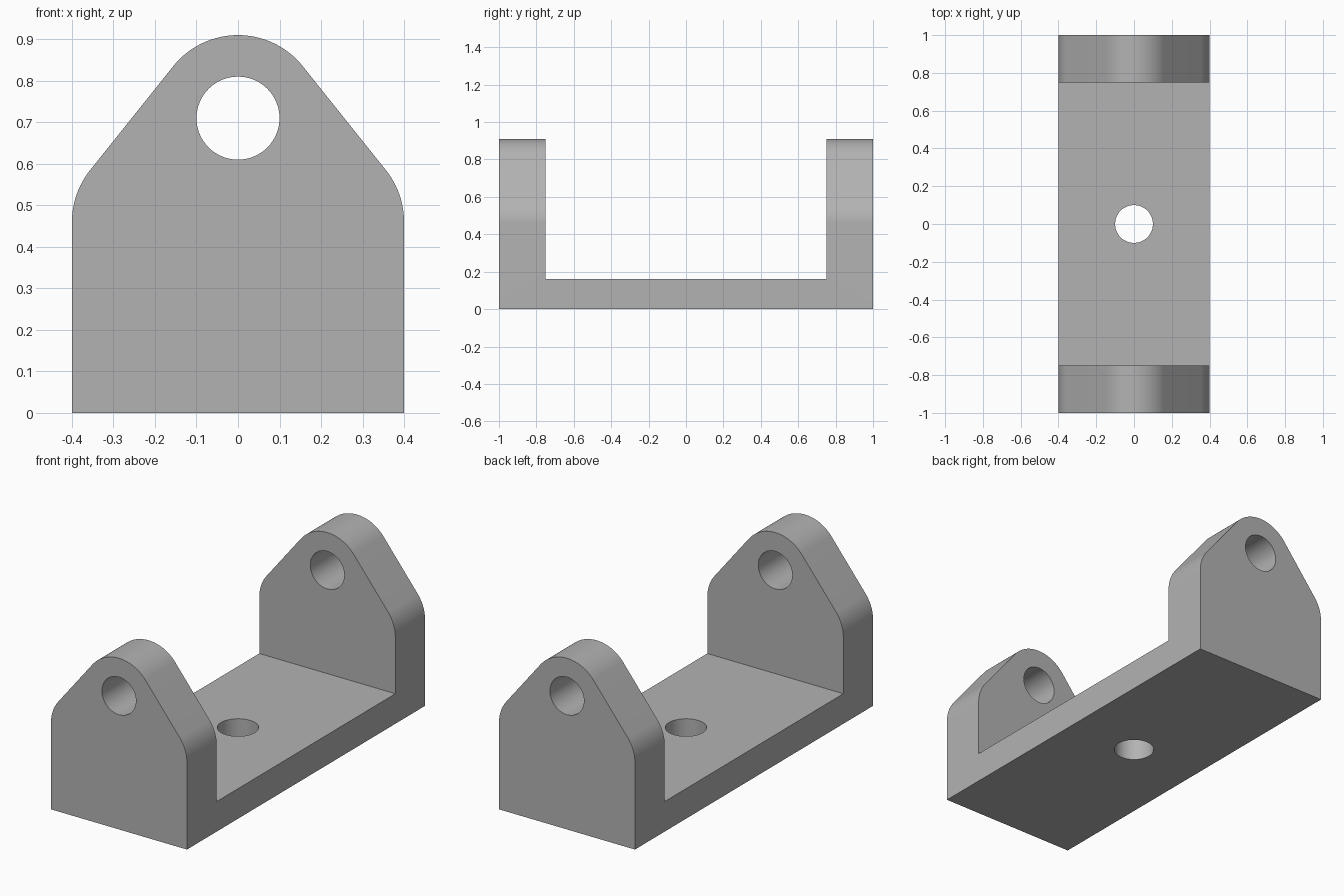
import bpy, bmesh, math
from mathutils import Matrix

cube = bpy.data.objects.get("Cube")
if cube:
    bpy.data.objects.remove(cube, do_unlink=True)

WIDTH, LENGTH = 0.8, 2.0
ROUND = 0.2          # radius of all outline corners
PIN_Z = 0.71         # height of the pin axis
SHOULDER_Z = 0.46    # where the straight sides end
FLOOR_Z, SLOT = 0.16, 1.5
HOLE = 0.1

grey = bpy.data.materials.new("plain grey")
grey.use_nodes = True
colour = (0.45, 0.45, 0.45, 1)
grey.diffuse_color = colour
grey.node_tree.nodes["Principled BSDF"].inputs["Base Color"].default_value = colour


def make_object(name, bm):
    bmesh.ops.recalc_face_normals(bm, faces=bm.faces)
    mesh = bpy.data.meshes.new(name)
    bm.to_mesh(mesh)
    bm.free()
    mesh.materials.append(grey)
    obj = bpy.data.objects.new(name, mesh)
    bpy.context.collection.objects.link(obj)
    return obj


def arc(cx, cz, start, end, steps):
    angles = [start + (end - start) * i / steps for i in range(steps + 1)]
    return [(cx + ROUND * math.cos(a), cz + ROUND * math.sin(a)) for a in angles]


def cylinder_cutter(name, matrix):
    bm = bmesh.new()
    bmesh.ops.create_cone(bm, cap_ends=True, segments=64, radius1=HOLE,
                          radius2=HOLE, depth=LENGTH + 1, matrix=matrix)
    return make_object(name, bm)


# Bracket body: lug outline drawn through the full length
half = WIDTH / 2
tangent = math.atan2(half - ROUND, PIN_Z - SHOULDER_Z)
tangent = math.pi / 2 - math.atan2(PIN_Z - SHOULDER_Z, half - ROUND)
outline = [(half, 0)]
outline += arc(half - ROUND, SHOULDER_Z, 0, tangent, 12)
outline += arc(0, PIN_Z, tangent, math.pi - tangent, 32)
outline += arc(ROUND - half, SHOULDER_Z, math.pi - tangent, math.pi, 12)
outline += [(-half, 0)]
bm = bmesh.new()
face = bm.faces.new([bm.verts.new((x, -LENGTH / 2, z)) for x, z in outline])
result = bmesh.ops.extrude_face_region(bm, geom=[face])
moved = [v for v in result["geom"] if isinstance(v, bmesh.types.BMVert)]
bmesh.ops.translate(bm, verts=moved, vec=(0, LENGTH, 0))
bracket = make_object("clevis_bracket", bm)

# Slot between the lugs
bm = bmesh.new()
bmesh.ops.create_cube(bm, size=1, matrix=Matrix.Translation((0, 0, FLOOR_Z + 0.5))
                      @ Matrix.Diagonal((2, SLOT, 1, 1)))
slot = make_object("slot_cutter", bm)

# Pin holes through the lugs and bolt hole through the base
pin = cylinder_cutter("pin_hole_cutter", Matrix.Translation((0, 0, PIN_Z))
                      @ Matrix.Rotation(math.pi / 2, 4, "X"))
bolt = cylinder_cutter("bolt_hole_cutter", Matrix.Identity(4))

bpy.ops.object.select_all(action="DESELECT")
bpy.context.view_layer.objects.active = bracket
bracket.select_set(True)
for cutter in (slot, pin, bolt):
    cut = bracket.modifiers.new(cutter.name, "BOOLEAN")
    cut.operation = "DIFFERENCE"
    cut.solver = "EXACT"
    cut.object = cutter
    bpy.ops.object.modifier_apply(modifier=cut.name)
    bpy.data.objects.remove(cutter, do_unlink=True)

bpy.ops.object.shade_smooth_by_angle(angle=math.radians(30))
